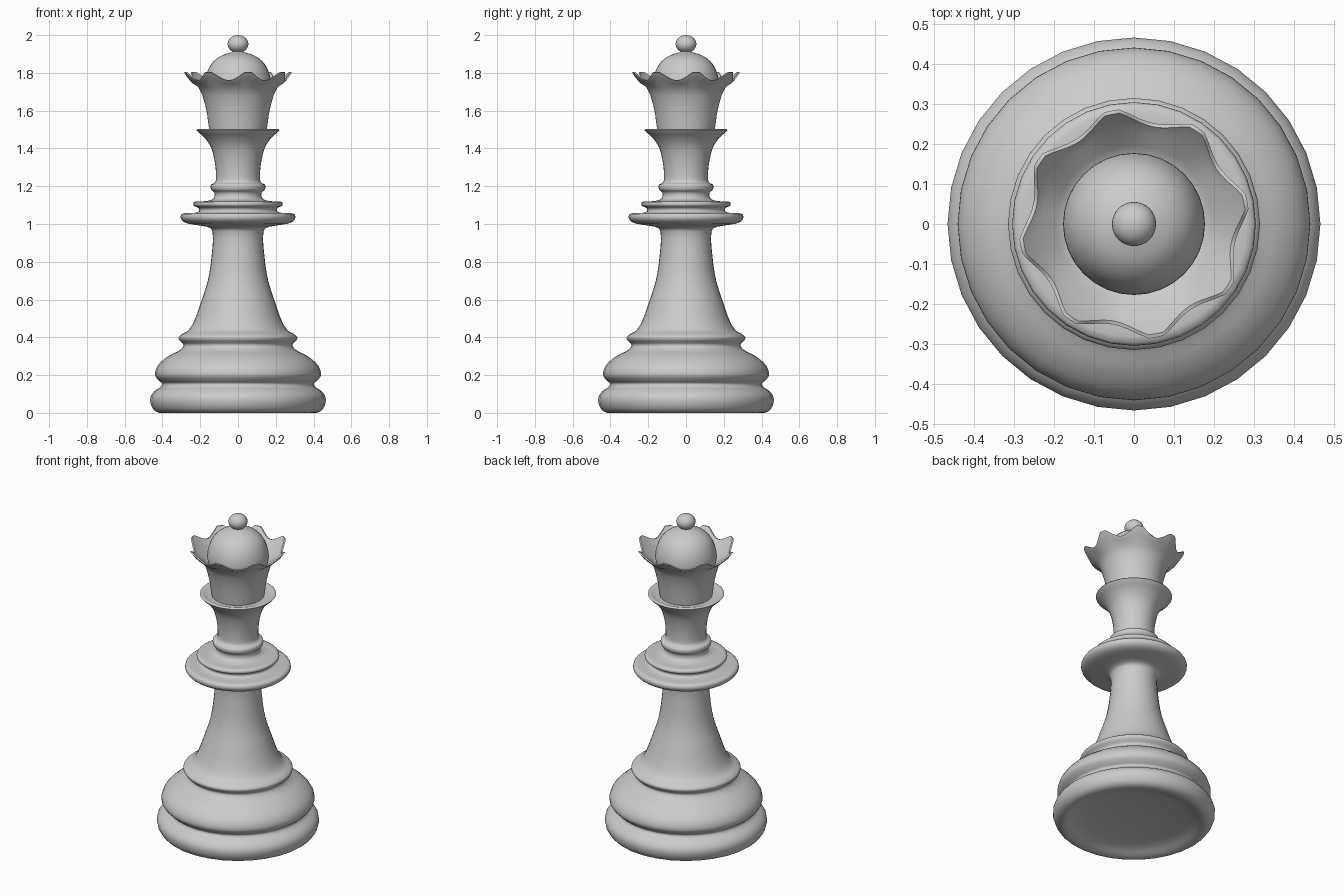
import bpy, bmesh, math
from mathutils import Vector

if "Cube" in bpy.data.objects:
    bpy.data.objects.remove(bpy.data.objects["Cube"])


def smooth_profile(pts, steps=3):
    """Centripetal Catmull-Rom through (radius, height) points."""
    p = [Vector(q) for q in pts]
    p = [2 * p[0] - p[1]] + p + [2 * p[-1] - p[-2]]
    out = []
    for i in range(1, len(p) - 2):
        q = p[i - 1:i + 3]
        t = [0.0]
        for k in range(3):
            t.append(t[-1] + max((q[k + 1] - q[k]).length, 1e-5) ** 0.5)
        for s in range(steps):
            u = t[1] + (t[2] - t[1]) * s / steps
            a = [q[k].lerp(q[k + 1], (u - t[k]) / (t[k + 1] - t[k])) for k in range(3)]
            b = [a[k].lerp(a[k + 1], (u - t[k]) / (t[k + 2] - t[k])) for k in range(2)]
            out.append(b[0].lerp(b[1], (u - t[1]) / (t[2] - t[1])))
    out.append(p[-2])
    return [(max(v.x, 0.0), v.y) for v in out]


def lathe(name, profile_at, segs, angle=50):
    """Revolve a profile; profile_at(angle) may vary around the axis."""
    bm = bmesh.new()
    cols = []
    for i in range(segs):
        a = 2 * math.pi * i / segs
        cols.append([bm.verts.new((r * math.cos(a), r * math.sin(a), z))
                     for r, z in profile_at(a)])
    for i in range(segs):
        c, d = cols[i], cols[(i + 1) % segs]
        for j in range(len(c) - 1):
            bm.faces.new((c[j], d[j], d[j + 1], c[j + 1]))
    bmesh.ops.remove_doubles(bm, verts=bm.verts, dist=1e-5)
    bmesh.ops.recalc_face_normals(bm, faces=bm.faces)
    me = bpy.data.meshes.new(name)
    bm.to_mesh(me)
    bm.free()
    ob = bpy.data.objects.new(name, me)
    bpy.context.collection.objects.link(ob)
    bpy.ops.object.select_all(action='DESELECT')
    ob.select_set(True)
    bpy.context.view_layer.objects.active = ob
    bpy.ops.object.shade_smooth_by_angle(angle=math.radians(angle))
    return ob


# Base, stem, collars and flared neck, with a shallow hollow underneath
body = smooth_profile([
    (0, .05), (.2, .043), (.33, .026), (.385, .004), (.415, .0), (.445, .015),
    (.463, .05), (.463, .085), (.443, .115), (.408, .14), (.402, .155),
    (.418, .17), (.44, .2), (.425, .25), (.37, .3), (.305, .335), (.288, .36),
    (.31, .385), (.314, .4), (.3, .415), (.265, .435), (.235, .48), (.195, .59),
    (.16, .7), (.141, .82), (.135, .96), (.15, .98), (.21, .993), (.28, 1.007),
    (.303, 1.03), (.298, 1.053), (.235, 1.058), (.207, 1.068), (.21, 1.085),
    (.235, 1.098), (.234, 1.116), (.17, 1.121), (.13, 1.135), (.125, 1.165),
    (.143, 1.183), (.143, 1.208), (.121, 1.22), (.117, 1.27), (.125, 1.34),
    (.145, 1.41), (.18, 1.46), (.219, 1.497), (.212, 1.503), (.175, 1.493),
    (.12, 1.49)])
lathe("body", lambda a: body, 32)


# Flared crown with eight scalloped points
def crown_profile(a):
    off = (math.degrees(a) - 11.25 + 22.5) % 45 - 22.5
    t = max(0, (abs(off) - 4) / 18.5)
    dip = math.sin(math.pi / 2 * min(t, 1))
    r, z = .288 - .032 * dip, 1.803 - .043 * dip
    return [(.15, 1.485), (.157, 1.53), (.163, 1.58), (.174, 1.63), (.188, 1.68),
            (.21, 1.725), (.65 * r + .35 * .21, .5 * z + .5 * 1.725), (r, z),
            (r - .009, z + .002), (.55 * r + .45 * .195, .5 * z + .5 * 1.725),
            (.195, 1.722), (.17, 1.70), (.1, 1.695)]


lathe("crown", crown_profile, 96)

# Dome cap inside the crown
dome = smooth_profile([(.17, 1.69), (.177, 1.735), (.168, 1.79), (.143, 1.845),
                       (.1, 1.885), (.05, 1.905), (.03, 1.912), (.025, 1.925)])
lathe("dome", lambda a: dome, 32)

# Ball finial
ball = [(.055 * math.sin(math.pi * k / 16), 1.953 - .047 * math.cos(math.pi * k / 16))
        for k in range(17)]
lathe("finial", lambda a: ball, 32)
